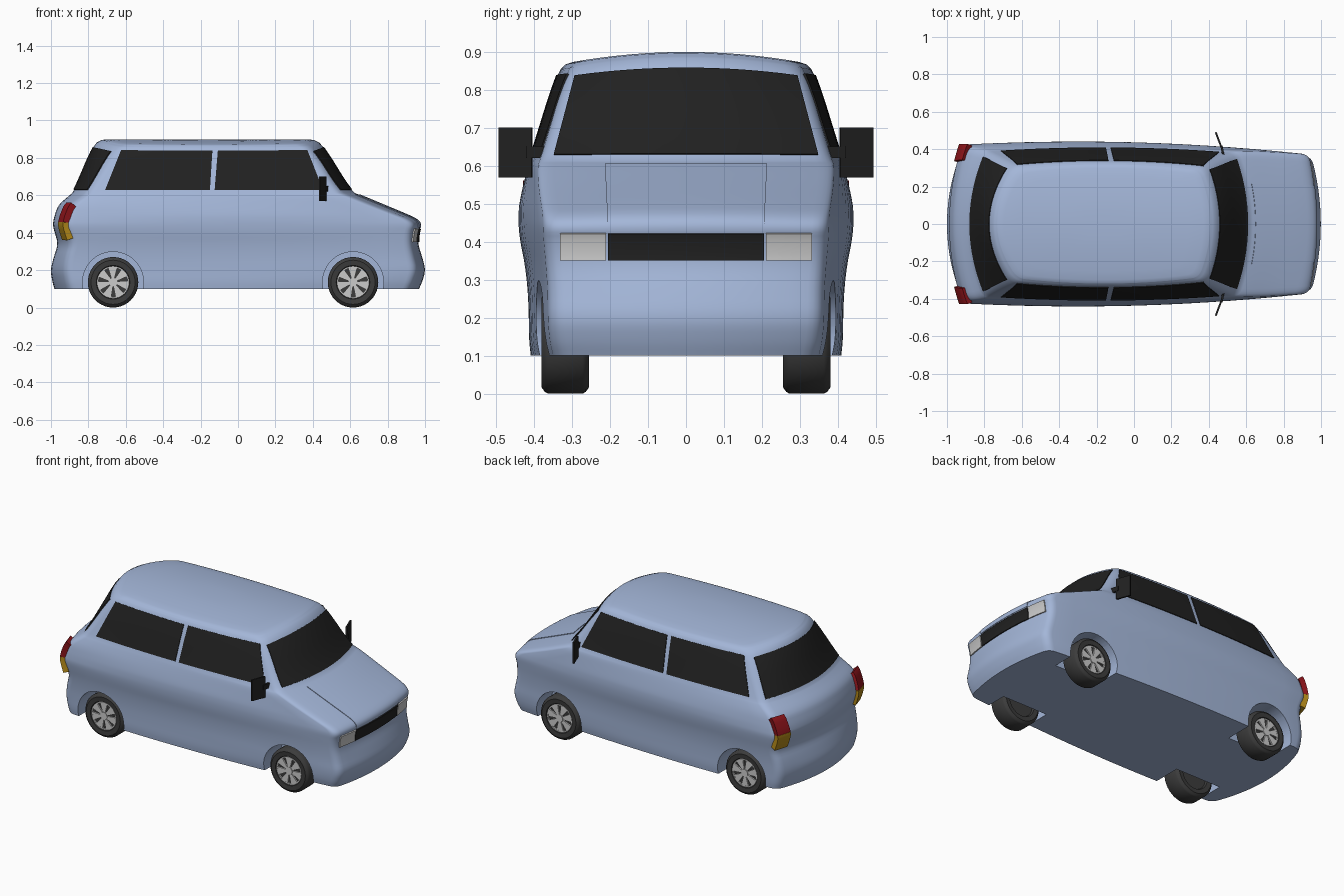
import bpy, bmesh, math
from mathutils import Matrix, Vector

if "Cube" in bpy.data.objects:
    bpy.data.objects.remove(bpy.data.objects["Cube"])


def material(name, rgb):
    m = bpy.data.materials.new(name)
    m.diffuse_color = (*rgb, 1)
    m.use_nodes = True
    m.node_tree.nodes["Principled BSDF"].inputs["Base Color"].default_value = m.diffuse_color
    return m


PAINT = material("blue_paint", (0.37, 0.47, 0.69))
GLASS = material("dark_glass", (0.015, 0.015, 0.015))
RUBBER = material("rubber", (0.045, 0.045, 0.045))
SILVER = material("silver", (0.55, 0.55, 0.54))
RED = material("red_lens", (0.3, 0.008, 0.012))
AMBER = material("amber_lens", (0.45, 0.25, 0.01))


def finish(bm, name, mat, angle=35):
    bmesh.ops.recalc_face_normals(bm, faces=bm.faces)
    me = bpy.data.meshes.new(name)
    bm.to_mesh(me)
    bm.free()
    ob = bpy.data.objects.new(name, me)
    bpy.context.collection.objects.link(ob)
    me.materials.append(mat)
    shade(ob, angle)
    return ob


def shade(ob, angle=35):
    bpy.ops.object.select_all(action='DESELECT')
    ob.select_set(True)
    bpy.context.view_layer.objects.active = ob
    for m in list(ob.modifiers):
        bpy.ops.object.modifier_apply(modifier=m.name)
    bpy.ops.object.shade_smooth_by_angle(angle=math.radians(angle))


# Body outlines: z, nose x, nose bow, half widths (front, mid, rear), tail x, tail bow
ROWS = [
    (.10, .968, .05, .345, .405, .390, -.982, .08),
    (.14, .986, .05, .355, .410, .395, -.993, .08),
    (.20, 1.003, .05, .360, .411, .396, -1.003, .08),
    (.27, .985, .05, .360, .413, .400, -.985, .07),
    (.34, .962, .04, .365, .420, .410, -.962, .07),
    (.40, .966, .04, .370, .432, .420, -.980, .07),
    (.44, .980, .04, .372, .436, .425, -.990, .07),
    (.47, .962, .05, .372, .437, .422, -.986, .07),
    (.50, .895, .06, .377, .436, .418, -.978, .07),
    (.55, .775, .07, .385, .427, .410, -.960, .07),
    (.60, .655, .07, .388, .415, .395, -.900, .08),
    (.62, .605, .07, .378, .408, .385, -.878, .08),
    (.845, .450, .06, .310, .338, .315, -.770, .11),
    (.866, .405, .06, .285, .318, .290, -.730, .11),
]
for _ in range(2):  # round the profile by corner cutting
    cut = [ROWS[0]]
    for a, b in zip(ROWS, ROWS[1:]):
        cut += [tuple(p * (1 - f) + q * f for p, q in zip(a, b)) for f in (.25, .75)]
    ROWS = cut + [ROWS[-1]]


def row(z):
    for a, b in zip(ROWS, ROWS[1:]):
        if z <= b[0]:
            f = (z - a[0]) / (b[0] - a[0])
            return tuple(p * (1 - f) + q * f for p, q in zip(a, b))
    return ROWS[-1]


def crown(r, y):
    k = .03 * min(1, max(0, (r[0] - .62) / .225))
    return r[0] + k * (1 - (y / r[4]) ** 2)


def nose(y, r):
    return Vector((r[1] - r[2] * (y / r[3]) ** 2, y, crown(r, y)))


def tail(y, r):
    return Vector((r[6] + r[7] * (y / r[5]) ** 2, y, crown(r, y)))


def flank(x, r, s=1):
    x0, x1 = r[1] - r[2], r[6] + r[7]
    u = (x0 - x) / (x0 - x1)
    a = 4 * r[4] - 3 * r[3] - r[5]
    y = r[3] + a * u + (r[5] - r[3] - a) * u * u
    return Vector((x, s * y, crown(r, y)))


def fillet(a, c, b):
    return [a * (1 - t) ** 2 + c * 2 * t * (1 - t) + b * t * t for t in (.2, .4, .6, .8)]


def ring(r, rad=.04):
    x0, x1 = r[1] - r[2], r[6] + r[7]
    front = [nose((r[3] - rad) * i / 7, r) for i in range(8)]
    side = [flank(x0 - rad + (x1 - x0 + 2 * rad) * i / 14, r) for i in range(15)]
    rear = [tail((r[5] - rad) * i / 7, r) for i in range(7, -1, -1)]
    half = (front + fillet(front[-1], nose(r[3], r), side[0]) + side
            + fillet(side[-1], tail(r[5], r), rear[0]) + rear)
    return half + [Vector((p.x, -p.y, p.z)) for p in half[-2:0:-1]]


# Body shell: stacked outlines closed by a crowned roof
rings = [ring(r) for r in ROWS]
top = ROWS[-1]
mid = (top[1] + top[6]) / 2
for s in (.94, .8, .6, .4, .2):
    rings.append([Vector((mid + (p.x - mid) * s, p.y * s, crown(top, p.y * s) + .003))
                  for p in rings[len(ROWS) - 1]])
bm = bmesh.new()
loops = [[bm.verts.new(p) for p in rg] for rg in rings]
n = len(loops[0])
for a, b in zip(loops, loops[1:]):
    for i in range(n):
        bm.faces.new((a[i], a[(i + 1) % n], b[(i + 1) % n], b[i]))
bm.faces.new(loops[0])
bm.faces.new(loops[-1])
body = finish(bm, "car_body", PAINT)

# Wheel arches cut into the body
AXLES = {"rear": -.668, "front": .615}
cutters = []
for x in AXLES.values():
    for s in (-1, 1):
        bm = bmesh.new()
        bmesh.ops.create_cone(bm, cap_ends=True, segments=48, radius1=.163, radius2=.163, depth=.4,
                              matrix=Matrix.Translation((x, s * .43, .135)) @ Matrix.Rotation(math.pi / 2, 4, 'X'))
        c = finish(bm, "arch_cutter", PAINT)
        c.hide_render = True
        cutters.append(c)
        m = body.modifiers.new("arch", 'BOOLEAN')
        m.operation, m.object, m.solver = 'DIFFERENCE', c, 'EXACT'
shade(body, 35)
for c in cutters:
    bpy.data.objects.remove(c)


# Thin panel that follows the body surface
def panel(name, fn, low, high, z0, z1, mat, thick=.008, nu=14, nv=10):
    bm = bmesh.new()
    g = []
    for j in range(nv + 1):
        t = j / nv
        r = row(z0 + (z1 - z0) * t)
        a, b = (low[k] * (1 - t) + high[k] * t for k in (0, 1))
        g.append([bm.verts.new(fn(a + (b - a) * i / nu, r)) for i in range(nu + 1)])
    for j in range(nv):
        for i in range(nu):
            bm.faces.new((g[j][i], g[j][i + 1], g[j + 1][i + 1], g[j + 1][i]))
    ob = finish(bm, name, mat)
    m = ob.modifiers.new("thickness", 'SOLIDIFY')
    m.thickness, m.offset = thick, 0
    shade(ob)


# Windows
panel("windscreen", nose, (-.347, .347), (-.292, .292), .628, .828, GLASS)
panel("rear_window", tail, (-.36, .36), (-.298, .298), .628, .828, GLASS)
for s, side in ((-1, "right"), (1, "left")):
    fn = lambda x, r, s=s: flank(x, r, s)
    panel(side + "_rear_window", fn, (-.71, -.15), (-.625, -.137), .628, .837, GLASS)
    panel(side + "_front_window", fn, (-.125, .455), (-.108, .37), .628, .837, GLASS)

# Bonnet lid, grille and lamps
panel("bonnet_lid", nose, (-.205, .205), (-.213, .213), .428, .602, PAINT, .007, 14, 36)
panel("grille", nose, (-.205, .205), (-.205, .205), .35, .422, GLASS, .012)
for s, side in ((-1, "right"), (1, "left")):
    panel(side + "_headlight", nose, (s * .21, s * .33), (s * .21, s * .33), .35, .423, SILVER, .014)
    panel(side + "_brake_light", tail, (s * .332, s * .422), (s * .34, s * .424), .455, .55, RED, .034)
    panel(side + "_indicator", tail, (s * .332, s * .42), (s * .332, s * .422), .365, .455, AMBER, .034)


# Door mirrors: slanted plate on a short arm
def box(name, loc, size, angle, mat):
    bm = bmesh.new()
    bmesh.ops.create_cube(bm, size=1, matrix=Matrix.Translation(loc) @ Matrix.Rotation(angle, 4, 'Z')
                          @ Matrix.Diagonal((*size, 1)))
    return finish(bm, name, mat)


for s, side in ((-1, "right"), (1, "left")):
    box(side + "_mirror", (.453, s * .448, .635), (.01, .092, .132), s * .36, GLASS)
    box(side + "_mirror_arm", (.472, s * .395, .635), (.012, .05, .03), s * .2, GLASS)

# Wheels: lathed tyre, silver rim ring, hub and seven spokes
TYRE = [(0, -.048), (.084, -.048), (.09, -.06), (.118, -.0625), (.13, -.054), (.135, -.045),
        (.135, .045), (.13, .054), (.118, .0625), (.09, .06), (.084, .048), (0, .048)]
RIM = [(.078, -.046), (.078, -.057), (.086, -.057), (.086, -.046)]


def lathe(bm, profile, seg=40):
    vs = [bm.verts.new((r, 0, y)) for r, y in profile]
    es = [bm.edges.new(p) for p in zip(vs, vs[1:])]
    bmesh.ops.spin(bm, geom=vs + es, axis=(0, 0, 1), cent=(0, 0, 0), angle=math.tau, steps=seg, use_duplicate=False)
    bmesh.ops.remove_doubles(bm, verts=bm.verts, dist=1e-5)


for end, x in AXLES.items():
    for s, side in ((-1, "right"), (1, "left")):
        # local -z of the lathe becomes the outward side
        place = Matrix.Translation((x, s * .3175, .135)) @ Matrix.Rotation(s * math.pi / 2, 4, 'X')
        bm = bmesh.new()
        lathe(bm, TYRE)
        bm.transform(place)
        finish(bm, f"{end}_{side}_tyre", RUBBER, 30)
        bm = bmesh.new()
        lathe(bm, RIM)
        bmesh.ops.create_cone(bm, cap_ends=True, segments=20, radius1=.024, radius2=.024, depth=.014,
                              matrix=Matrix.Translation((0, 0, -.053)))
        for k in range(7):
            rot = Matrix.Rotation(math.tau * k / 7 + .2, 4, 'Z')
            spoke = bmesh.ops.create_cube(bm, size=1)["verts"]
            for v in spoke:
                out = v.co.x > 0
                v.co = rot @ Vector((.08 if out else .015, v.co.y * (.05 if out else .014), -.052 + v.co.z * .009))
        bm.transform(place)
        finish(bm, f"{end}_{side}_rim", SILVER, 30)
